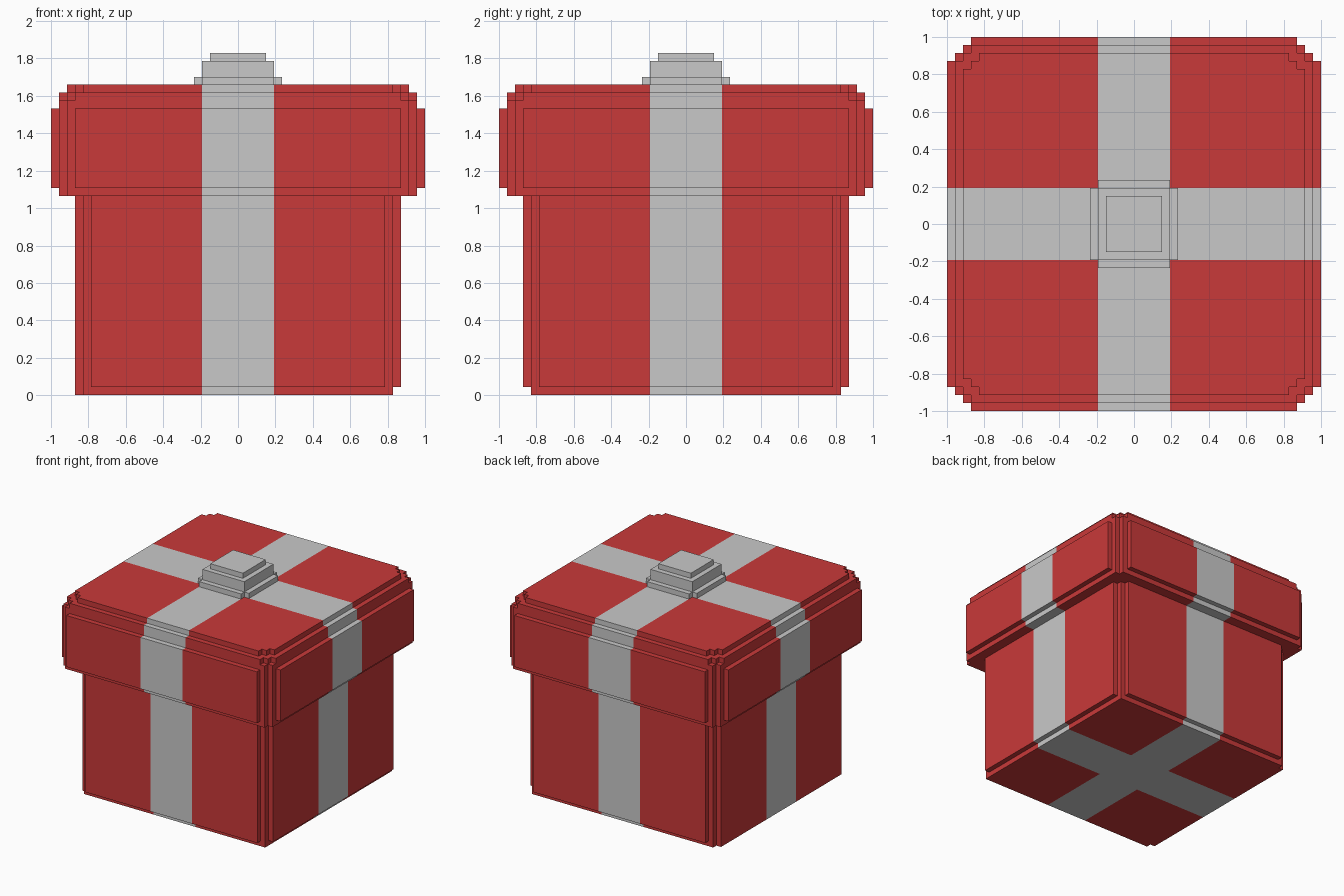
import bpy, bmesh

if "Cube" in bpy.data.objects:
    bpy.data.objects.remove(bpy.data.objects["Cube"])

U = 2 / 47          # one block; the lid is 47 blocks wide
RIBBON = 4.5        # half width of the ribbon in blocks


def material(name, rgb):
    m = bpy.data.materials.new(name)
    m.diffuse_color = (*rgb, 1)
    m.use_nodes = True
    m.node_tree.nodes["Principled BSDF"].inputs["Base Color"].default_value = m.diffuse_color
    return m


RED = material("red paper", (0.584, 0.041, 0.041))
GREY = material("light grey ribbon", (0.584, 0.584, 0.584))


def stepped(z0, z1, *sizes):
    """Centred boxes (half x, half y) which together give stepped corners."""
    return [(-a, a, -b, b, z0, z1) for a, b in sizes]


PARTS = {
    # box with notched upright edges, set in at the foot except on the left
    "gift_box": stepped(1, 25, (20.5, 18.5), (19.5, 19.5), (18.5, 20.5))
    + stepped(0, 1, (19.5, 19.5)) + [(-20.5, 0, -18.5, 18.5, 0, 1)],
    # lid with stepped corners and a stepped top rim
    "lid": stepped(25, 37, (22.5, 21.5), (21.5, 22.5))
    + stepped(26, 36, (23.5, 20.5), (20.5, 23.5))
    + stepped(37, 38, (22.5, 20.5), (21.5, 21.5), (20.5, 22.5))
    + stepped(38, 39, (21.5, 19.5), (20.5, 20.5), (19.5, 21.5)),
    # ribbon knot
    "knot": stepped(39, 40, (5.5, 4.5), (4.5, 5.5))
    + stepped(40, 42, (4.5, 4.5)) + stepped(42, 43, (3.5, 3.5)),
}

# Grid lines at every box edge and along the ribbon
boxes = [b for part in PARTS.values() for b in part]
grid = [sorted({b[2 * i + s] for b in boxes for s in (0, 1)}
               | ({-RIBBON, RIBBON} if i < 2 else set())) for i in range(3)]

# Which part fills each grid cell
owner = {}
for name, part in PARTS.items():
    for b in part:
        r = [range(grid[i].index(b[2 * i]), grid[i].index(b[2 * i + 1])) for i in range(3)]
        owner.update({(x, y, z): name for x in r[0] for y in r[1] for z in r[2]})


def build(name):
    """Make the outer skin of one part, with the ribbon as its own faces."""
    bm = bmesh.new()
    verts = {}

    def vert(key):
        if key not in verts:
            verts[key] = bm.verts.new([grid[i][key[i]] * U for i in range(3)])
        return verts[key]

    for cell in [c for c, n in owner.items() if n == name]:
        for axis in range(3):
            u, v = (axis + 1) % 3, (axis + 2) % 3
            for side in (0, 1):
                near = list(cell)
                near[axis] += 2 * side - 1
                if tuple(near) in owner:
                    continue
                loop = []
                for du, dv in ((0, 0), (1, 0), (1, 1), (0, 1)):
                    k = list(cell)
                    k[axis] += side
                    k[u] += du
                    k[v] += dv
                    loop.append(vert(tuple(k)))
                face = bm.faces.new(loop if side else loop[::-1])
                c = face.calc_center_median() / U
                on_ribbon = min(abs(c.x), abs(c.y)) < RIBBON
                face.material_index = int(on_ribbon or name == "knot")
    # merge the flat grid cells into clean faces, one per colour
    bmesh.ops.dissolve_limit(bm, angle_limit=0.01, verts=bm.verts, edges=bm.edges,
                             delimit={'MATERIAL'})
    mesh = bpy.data.meshes.new(name)
    bm.to_mesh(mesh)
    bm.free()
    mesh.materials.append(RED)
    mesh.materials.append(GREY)
    bpy.context.collection.objects.link(bpy.data.objects.new(name, mesh))


for part_name in PARTS:
    build(part_name)
